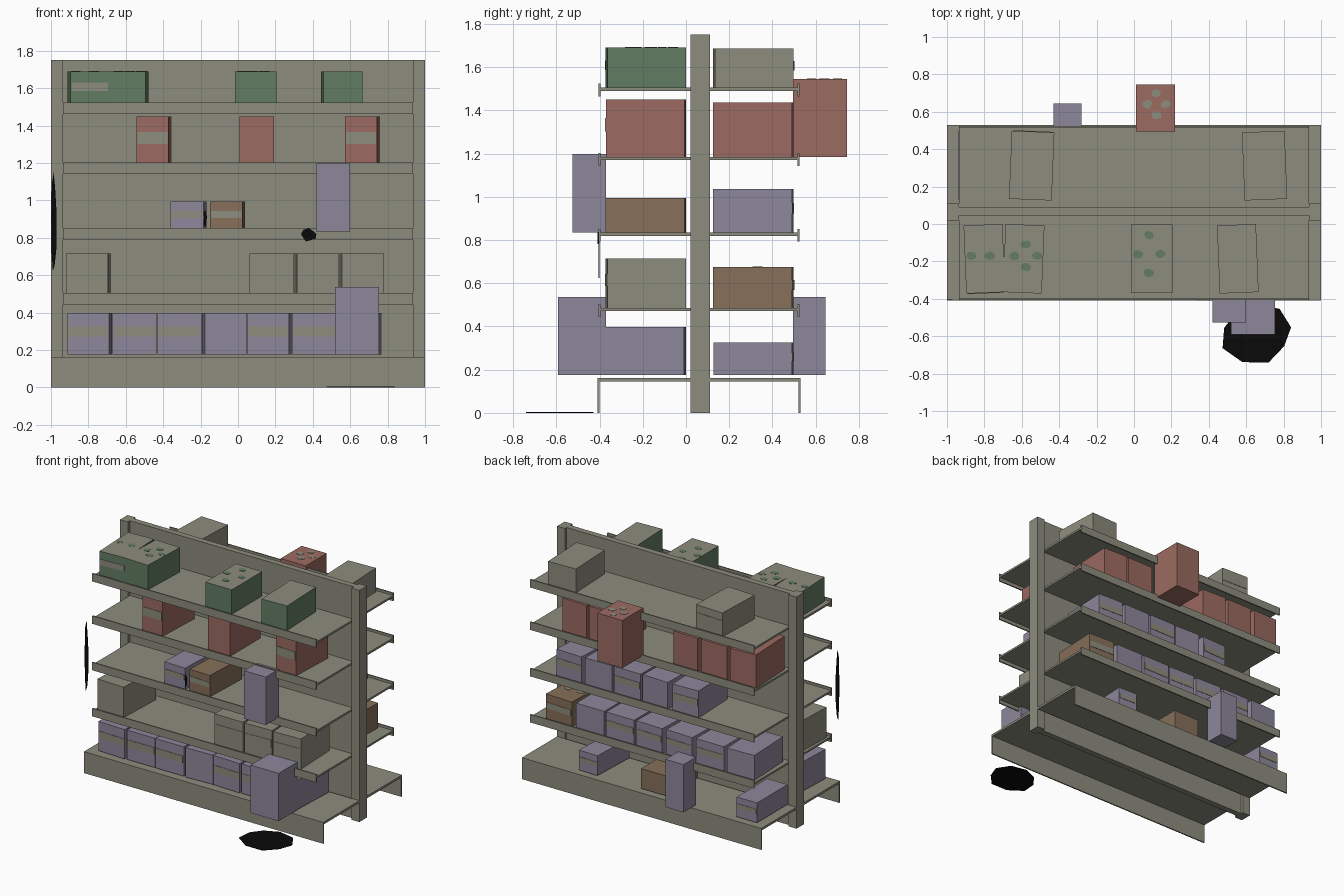
import bpy, bmesh, math, random
from mathutils import Matrix, Vector

start = bpy.data.objects.get("Cube")
if start:
    bpy.data.objects.remove(start, do_unlink=True)
rng = random.Random(4)


def material(name, rgb):
    m = bpy.data.materials.new(name)
    m.use_nodes = True
    colour = (*rgb, 1)
    m.diffuse_color = colour
    m.node_tree.nodes["Principled BSDF"].inputs["Base Color"].default_value = colour
    return m


KHAKI = material("khaki", (0.27, 0.265, 0.21))
GREEN = material("green", (0.125, 0.205, 0.125))
RED = material("brick_red", (0.33, 0.145, 0.12))
PURPLE = material("dusty_purple", (0.27, 0.245, 0.33))
BROWN = material("cardboard_brown", (0.24, 0.16, 0.1))
BLACK = material("black", (0.003, 0.003, 0.003))


def finish(name, bm, *mats):
    mesh = bpy.data.meshes.new(name)
    bm.to_mesh(mesh)
    bm.free()
    for m in mats:
        mesh.materials.append(m)
    ob = bpy.data.objects.new(name, mesh)
    bpy.context.collection.objects.link(ob)
    return ob


def add_block(bm, x, y, z):
    """Add a block that spans the given ranges."""
    centre = Vector([sum(r) / 2 for r in (x, y, z)])
    size = [abs(r[1] - r[0]) for r in (x, y, z)]
    matrix = Matrix.Translation(centre) @ Matrix.Diagonal((*size, 1))
    bmesh.ops.create_cube(bm, size=1, matrix=matrix)


def block(name, x, y, z, mat=KHAKI):
    bm = bmesh.new()
    add_block(bm, x, y, z)
    return finish(name, bm, mat)


def carton(name, centre, width, depth, height, mat, tilt="|", taped=False, side=-1):
    """Box with an optional tape plate on its outer face; green ones have khaki lids."""
    bm = bmesh.new()
    w, d = width / 2, depth / 2
    add_block(bm, (-w, w), (-d, d), (0, height))
    bm.normal_update()
    for f in bm.faces:
        f.material_index = int(mat is GREEN and f.normal.z > 0.9)
    if taped:
        first = len(bm.faces)
        add_block(bm, (-0.94 * w, 0.94 * w), (side * (d - 0.001), side * (d + 0.003)),
                  (0.44 * height, 0.68 * height))
        bm.faces.ensure_lookup_table()
        for f in bm.faces[first:]:
            f.material_index = 1
    ob = finish(name, bm, mat, KHAKI)
    ob.location = centre
    ob.rotation_euler.z = {"<": 0.04, "|": 0, ">": -0.04}[tilt]


def row(name, mat, side, level, height, width, centres, tilts, tapes):
    """Line of cartons; tilts lean left, straight or right, tapes marks taped ones."""
    y = -0.186 if side < 0 else 0.312
    for i, (x, tilt, tape) in enumerate(zip(centres, tilts, tapes)):
        w = width if tilt == "|" else width - 0.012
        carton(f"{name}_{i}", (x, y, level), w, 0.364, height, mat, tilt, tape == "x", side)


def run(first, step, count):
    return [first + step * i for i in range(count)]


def blob(name, mat, centre, rx, ry, upright=False, sides=9):
    """Thin irregular patch, lying flat or facing the front."""
    bm = bmesh.new()
    bmesh.ops.create_circle(bm, cap_ends=True, segments=sides, radius=1)
    for v in bm.verts:
        v.co *= rng.uniform(0.8, 1.05)
        v.co.x *= rx
        v.co.y *= ry
    ext = bmesh.ops.extrude_face_region(bm, geom=bm.faces[:])
    top = [v for v in ext["geom"] if isinstance(v, bmesh.types.BMVert)]
    bmesh.ops.translate(bm, vec=(0, 0, 0.004), verts=top)
    bmesh.ops.recalc_face_normals(bm, faces=bm.faces)
    ob = finish(name, bm, mat)
    ob.location = centre
    if upright:
        ob.rotation_euler.x = math.pi / 2


def spots(name, mat, centre, spread_x, spread_y, count):
    """Worn marks scattered round a box top."""
    for i in range(count):
        a = math.tau * i / count
        place = (centre[0] + spread_x * math.cos(a), centre[1] + spread_y * math.sin(a), centre[2] - 0.002)
        blob(f"{name}_{i}", mat, place, 0.03, 0.024)


# Frame: posts and back panel
for s, label in ((-1, "right"), (1, "left")):
    block(label + "_post", (s * 0.935, s), (0.02, 0.11), (0, 1.75))
block("centre_panel", (-0.935, 0.935), (0.045, 0.09), (0, 1.75))

# Base shelves with kick plates, and upper shelves with lips
LEVELS = (0.486, 0.834, 1.185, 1.505)
for label, inner, outer, out in (("front", 0.02, -0.4, -1), ("back", 0.11, 0.52, 1)):
    block(label + "_base_shelf", (-1, 1), (inner, outer), (0.145, 0.162))
    block(label + "_kick_plate", (-1, 1), (outer, outer + out * 0.01), (0, 0.162))
    for i, z in enumerate(LEVELS):
        block(f"{label}_shelf_{i}", (-0.935, 0.935), (0.067, outer), (z - 0.015, z))
        block(f"{label}_lip_{i}", (-0.935, 0.935), (outer - 0.005, outer + 0.005), (z - 0.042, z + 0.018))

# Front cartons, from the top shelf down
low, middle, high, top = LEVELS
base = 0.175
row("front_green_box", GREEN, -1, top, 0.185, 0.22, (-0.8, -0.59, 0.095, 0.555), "<>|<", "x...")
row("front_red_box", RED, -1, high, 0.265, 0.185, (-0.45, 0.1, 0.665), ">|>", "x.x")
row("front_small_purple_box", PURPLE, -1, middle, 0.161, 0.19, [-0.265], ">", "x")
row("front_brown_box", BROWN, -1, middle, 0.161, 0.185, [-0.055], ">", "x")
row("front_khaki_box", KHAKI, -1, low, 0.229, 0.237, (-0.8, 0.18, 0.42, 0.66), ">|<<", ".xxx")
row("front_purple_box", PURPLE, -1, base, 0.222, 0.236, run(-0.793, 0.24, 7), ">||<>|>", "xxx.xx.")

# Back cartons, from the top shelf down
row("back_khaki_box", KHAKI, 1, top, 0.18, 0.24, (-0.547, 0.698), "><", "x.")
row("back_red_box", RED, 1, high, 0.252, 0.22, (0.58, 0.355, -0.35, -0.58, -0.815), ">|>|<", ".....")
row("back_purple_box", PURPLE, 1, middle, 0.203, 0.225, run(0.625, -0.24, 5), ">||><", "x.x.x")
row("back_brown_box", BROWN, 1, low, 0.189, 0.235, [0.71], ">", "x")
row("back_low_purple_box", PURPLE, 1, low, 0.189, 0.235, run(0.455, -0.25, 6), "||>>|<", ".xxxx.")
row("back_base_purple_box", PURPLE, 1, base, 0.15, 0.17, (0.465, -0.855), ">|", "xx")
row("back_base_brown_box", BROWN, 1, base, 0.15, 0.22, [-0.08], "|", ".")

# Upright boxes standing out from the shelves
carton("front_upper_upright_box", (0.51, -0.448, middle), 0.18, 0.155, 0.363, PURPLE)
carton("front_lower_upright_box", (0.637, -0.481, base), 0.235, 0.222, 0.361, PURPLE)
carton("back_red_upright_box", (0.115, 0.62, high), 0.21, 0.25, 0.36, RED)
carton("back_purple_upright_box", (-0.355, 0.57, base), 0.15, 0.15, 0.361, PURPLE)

# Worn marks on box tops
spots("wide_box_mark", GREEN, (-0.58, -0.17, 1.69), 0.06, 0.06, 4)
spots("corner_box_mark", GREEN, (-0.82, -0.17, 1.69), 0.05, 0.05, 2)
spots("middle_box_mark", GREEN, (0.08, -0.16, 1.69), 0.06, 0.1, 4)
spots("red_box_mark", KHAKI, (0.12, 0.64, 1.545), 0.05, 0.06, 4)
spots("brown_box_mark", KHAKI, (0.7, 0.33, 0.675), 0.05, 0.07, 2)

# Black spill on the floor and black splashes on the front
blob("floor_spill", BLACK, (0.65, -0.58, 0), 0.2, 0.165)
blob("edge_drip", BLACK, (-0.985, -0.4, 0.88), 0.015, 0.28, upright=True)
blob("lip_splash", BLACK, (0.378, -0.405, 0.815), 0.043, 0.035, upright=True)
blob("box_splash", BLACK, (-0.175, -0.37, 0.905), 0.009, 0.05, upright=True)
